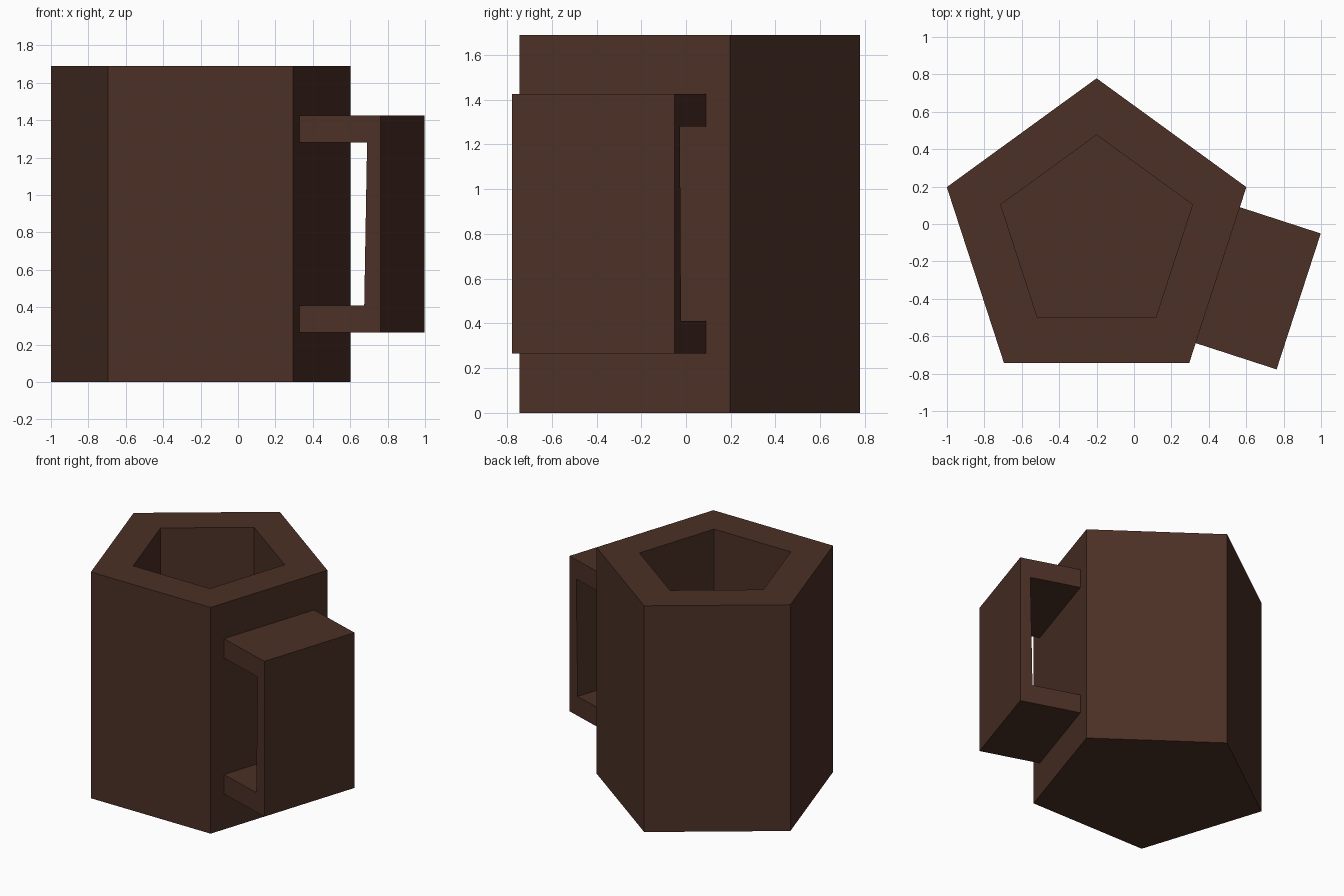
import bpy, bmesh, math
from mathutils import Vector

if "Cube" in bpy.data.objects:
    bpy.data.objects.remove(bpy.data.objects["Cube"])

CENTRE = Vector((-0.2, -0.063, 0))
HEIGHT, FLOOR = 1.69, 0.22
R_OUT, R_IN = 0.842, 0.539

mat = bpy.data.materials.new("dark brown")
mat.diffuse_color = (0.072, 0.030, 0.0195, 1)
mat.use_nodes = True
mat.node_tree.nodes["Principled BSDF"].inputs["Base Color"].default_value = mat.diffuse_color


def finish(bm, name):
    bmesh.ops.recalc_face_normals(bm, faces=bm.faces)
    me = bpy.data.meshes.new(name)
    bm.to_mesh(me)
    bm.free()
    me.materials.append(mat)
    ob = bpy.data.objects.new(name, me)
    bpy.context.collection.objects.link(ob)


def ring(bm, r, z):
    angles = [math.radians(90 + 72 * i) for i in range(5)]
    return [bm.verts.new(CENTRE + Vector((r * math.cos(a), r * math.sin(a), z))) for a in angles]


def bridge(bm, a, b):
    n = len(a)
    for i in range(n):
        j = (i + 1) % n
        bm.faces.new((a[i], a[j], b[j], b[i]))


# Five-sided cup: outer wall, rim, inner wall, floor
bm = bmesh.new()
rings = [ring(bm, r, z) for r, z in
         ((R_OUT, 0), (R_OUT, HEIGHT), (R_IN, HEIGHT), (R_IN, FLOOR))]
for a, b in zip(rings, rings[1:]):
    bridge(bm, a, b)
bm.faces.new(rings[0])
bm.faces.new(rings[-1])
finish(bm, "mug_body")

# Wide C-shaped handle: profile (outward, z) extruded along the cup's right face
out = Vector((math.cos(math.radians(-18)), math.sin(math.radians(-18)), 0))
along = Vector((-out.y, out.x, 0))
profile = [(0.67, 0.265), (1.136, 0.265), (1.136, 1.425), (0.67, 1.425),
           (0.67, 1.28), (1.06, 1.28), (1.044, 0.41), (0.67, 0.41)]
bm = bmesh.new()
sides = [[bm.verts.new(CENTRE + out * u + along * v + Vector((0, 0, z))) for u, z in profile]
         for v in (-0.382, 0.382)]
bridge(bm, *sides)
for s in sides:
    bm.faces.new(s)
finish(bm, "handle")
